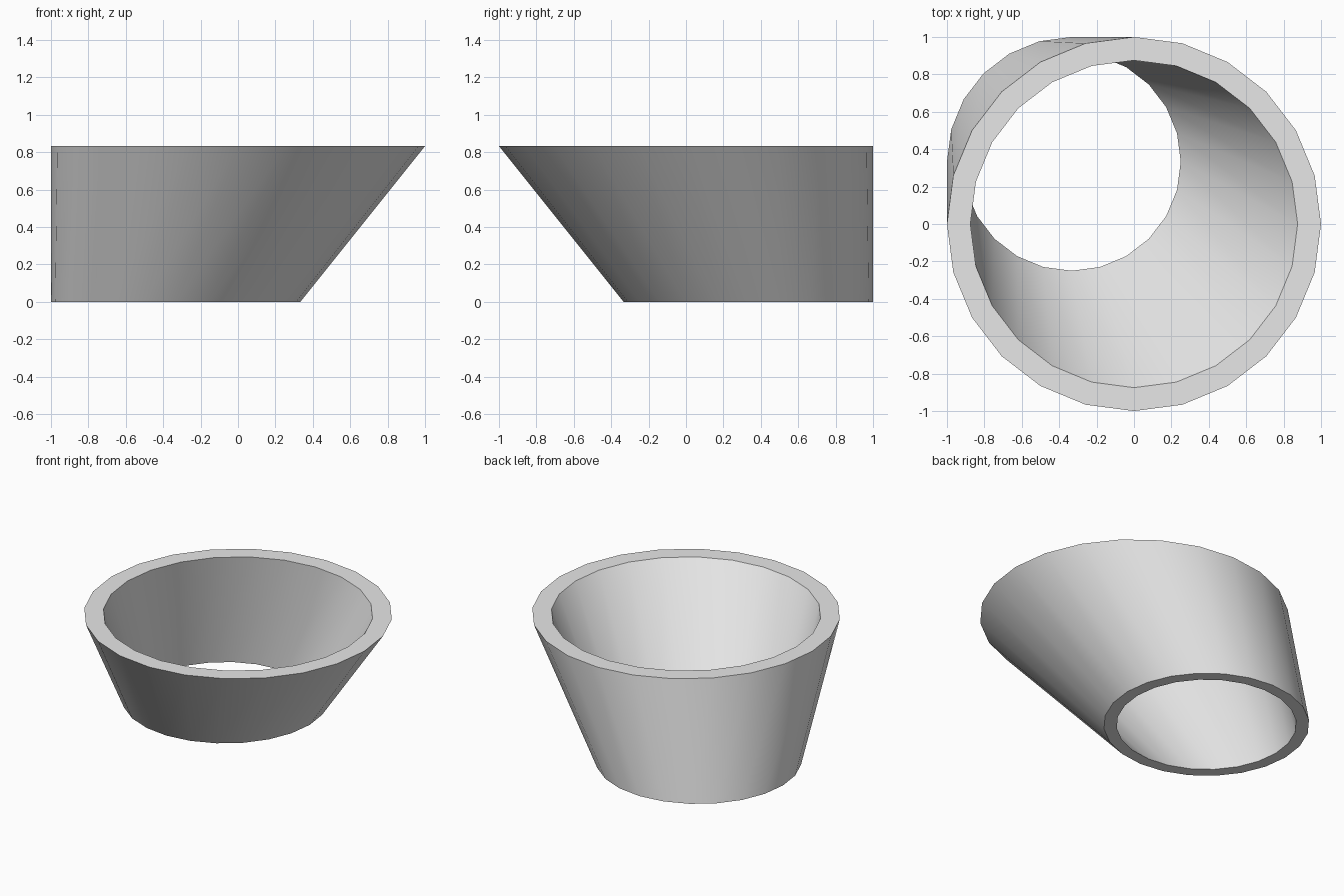
import bpy, bmesh, math

cube = bpy.data.objects.get("Cube")
if cube:
    bpy.data.objects.remove(cube, do_unlink=True)

SIDES = 24
HEIGHT = 0.833
SHIFT = 1 / 3          # sideways offset of the small end
WALL = 0.875           # inner radius as a fraction of the outer one

grey = bpy.data.materials.new("light_grey")
grey.use_nodes = True
grey.diffuse_color = (0.8, 0.8, 0.8, 1)
grey.node_tree.nodes["Principled BSDF"].inputs["Base Color"].default_value = (0.8, 0.8, 0.8, 1)

bm = bmesh.new()


def ring(radius, cx, cy, z):
    angles = [2 * math.pi * i / SIDES for i in range(SIDES)]
    return [bm.verts.new((cx + radius * math.cos(a), cy + radius * math.sin(a), z)) for a in angles]


# Cross-section loop: outer bottom, outer top, inner top, inner bottom
small = 1 - SHIFT
rings = [
    ring(small, -SHIFT, SHIFT, 0),
    ring(1, 0, 0, HEIGHT),
    ring(WALL, 0, 0, HEIGHT),
    ring(small * WALL, -SHIFT, SHIFT, 0),
]

# Join neighbouring rings into outer wall, top rim, inner wall and bottom rim
for k, lower in enumerate(rings):
    upper = rings[(k + 1) % len(rings)]
    for i in range(SIDES):
        j = (i + 1) % SIDES
        bm.faces.new((lower[i], lower[j], upper[j], upper[i]))
bmesh.ops.recalc_face_normals(bm, faces=bm.faces)

mesh = bpy.data.meshes.new("slanted_hollow_cone")
bm.to_mesh(mesh)
bm.free()
mesh.materials.append(grey)
cone = bpy.data.objects.new("slanted_hollow_cone", mesh)
bpy.context.collection.objects.link(cone)

# Smooth walls with crisp rims
bpy.ops.object.select_all(action="DESELECT")
cone.select_set(True)
bpy.context.view_layer.objects.active = cone
bpy.ops.object.shade_smooth_by_angle(angle=math.radians(35))
